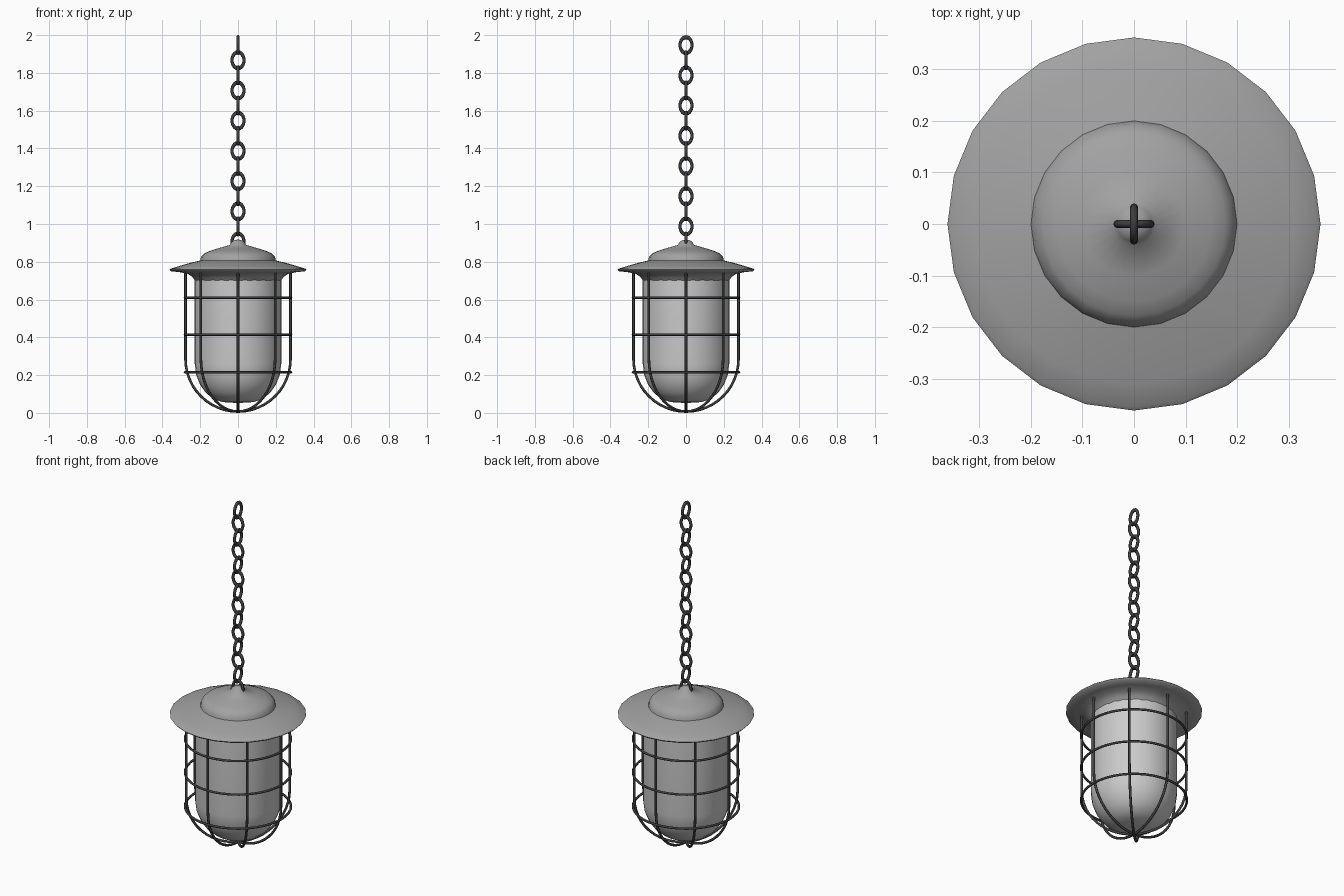
import bpy, bmesh
from math import sin, cos, pi, radians

if "Cube" in bpy.data.objects:
    bpy.data.objects.remove(bpy.data.objects["Cube"])


def material(name, v):
    m = bpy.data.materials.new(name)
    m.diffuse_color = (v, v, v, 1)
    m.use_nodes = True
    m.node_tree.nodes["Principled BSDF"].inputs["Base Color"].default_value = m.diffuse_color
    return m


dark = material("dark_iron", 0.05)
grey = material("hood_grey", 0.36)


def activate(ob):
    bpy.ops.object.select_all(action='DESELECT')
    ob.select_set(True)
    bpy.context.view_layer.objects.active = ob


def finish(ob, angle, mat=None):
    """Set the material and smooth the shading."""
    activate(ob)
    ob.data.materials.clear()
    if mat:
        ob.data.materials.append(mat)
    bpy.ops.object.shade_smooth_by_angle(angle=radians(angle))


def lathe(name, profile, steps, angle, mat=None):
    """Spin an (r, z) profile around the z axis."""
    bm = bmesh.new()
    vs = [bm.verts.new((0, -r, z)) for r, z in profile]
    es = [bm.edges.new(p) for p in zip(vs, vs[1:])]
    bmesh.ops.spin(bm, geom=vs + es, cent=(0, 0, 0), axis=(0, 0, 1),
                   angle=2 * pi, steps=steps, use_merge=False)
    bmesh.ops.remove_doubles(bm, verts=bm.verts, dist=1e-4)
    bmesh.ops.recalc_face_normals(bm, faces=bm.faces)
    me = bpy.data.meshes.new(name)
    bm.to_mesh(me)
    bm.free()
    ob = bpy.data.objects.new(name, me)
    bpy.context.collection.objects.link(ob)
    finish(ob, angle, mat)


def tube(name, pts, radius):
    """Round wire along a path, converted to mesh."""
    cu = bpy.data.curves.new(name, 'CURVE')
    cu.dimensions = '3D'
    cu.bevel_depth = radius
    cu.bevel_resolution = 2
    cu.use_fill_caps = True
    sp = cu.splines.new('POLY')
    sp.points.add(len(pts) - 1)
    for p, co in zip(sp.points, pts):
        p.co = (*co, 1)
    ob = bpy.data.objects.new(name, cu)
    bpy.context.collection.objects.link(ob)
    activate(ob)
    bpy.ops.object.convert(target='MESH')
    finish(bpy.context.object, 60, dark)


def ring(name, z, major, minor, rot=(0, 0, 0), scale=(1, 1, 1), seg=32):
    bpy.ops.mesh.primitive_torus_add(location=(0, 0, z), rotation=rot,
                                     major_radius=major, minor_radius=minor,
                                     major_segments=seg, minor_segments=8)
    ob = bpy.context.object
    ob.name = name
    ob.scale = scale
    finish(ob, 60, dark)


# hood: knob, dome, brim and underside collar
lathe("hood", [(0, 0.918), (0.018, 0.915), (0.034, 0.905), (0.042, 0.889),
               (0.10, 0.873), (0.15, 0.857), (0.178, 0.845), (0.195, 0.828),
               (0.20, 0.807), (0.25, 0.795), (0.31, 0.778), (0.355, 0.764),
               (0.362, 0.758), (0.355, 0.750), (0.31, 0.745), (0.265, 0.736),
               (0.24, 0.718), (0.222, 0.690), (0, 0.690)], 24, 50, grey)

# glass jar with a rounded bottom
lathe("glass", [(0, 0.74), (0.229, 0.74), (0.229, 0.26), (0.221, 0.20),
                (0.20, 0.148), (0.17, 0.106), (0.13, 0.073), (0.08, 0.057),
                (0, 0.052)], 32, 50)

# cage: four U-shaped hoops crossing at the bottom, giving eight bars
R = 0.278
arc = [(-R * cos(t * pi / 24), 0.285 - R * sin(t * pi / 24)) for t in range(25)]
path = [(-R, 0.75)] + arc + [(R, 0.75)]
for i in range(4):
    a = i * pi / 4
    tube(f"cage_hoop_{i + 1}", [(r * cos(a), r * sin(a), z) for r, z in path], 0.007)

# cage: horizontal rings
for i, z in enumerate((0.215, 0.414, 0.61)):
    ring(f"cage_ring_{i + 1}", z, 0.281, 0.0065, seg=40)

# chain: links alternating by a quarter turn
for i in range(14):
    ring(f"chain_link_{i + 1}", 1.947 - 0.08 * i, 0.0318, 0.0082,
         rot=(pi / 2, 0, pi / 2 if i % 2 == 0 else 0), scale=(1, 1.325, 1), seg=20)
